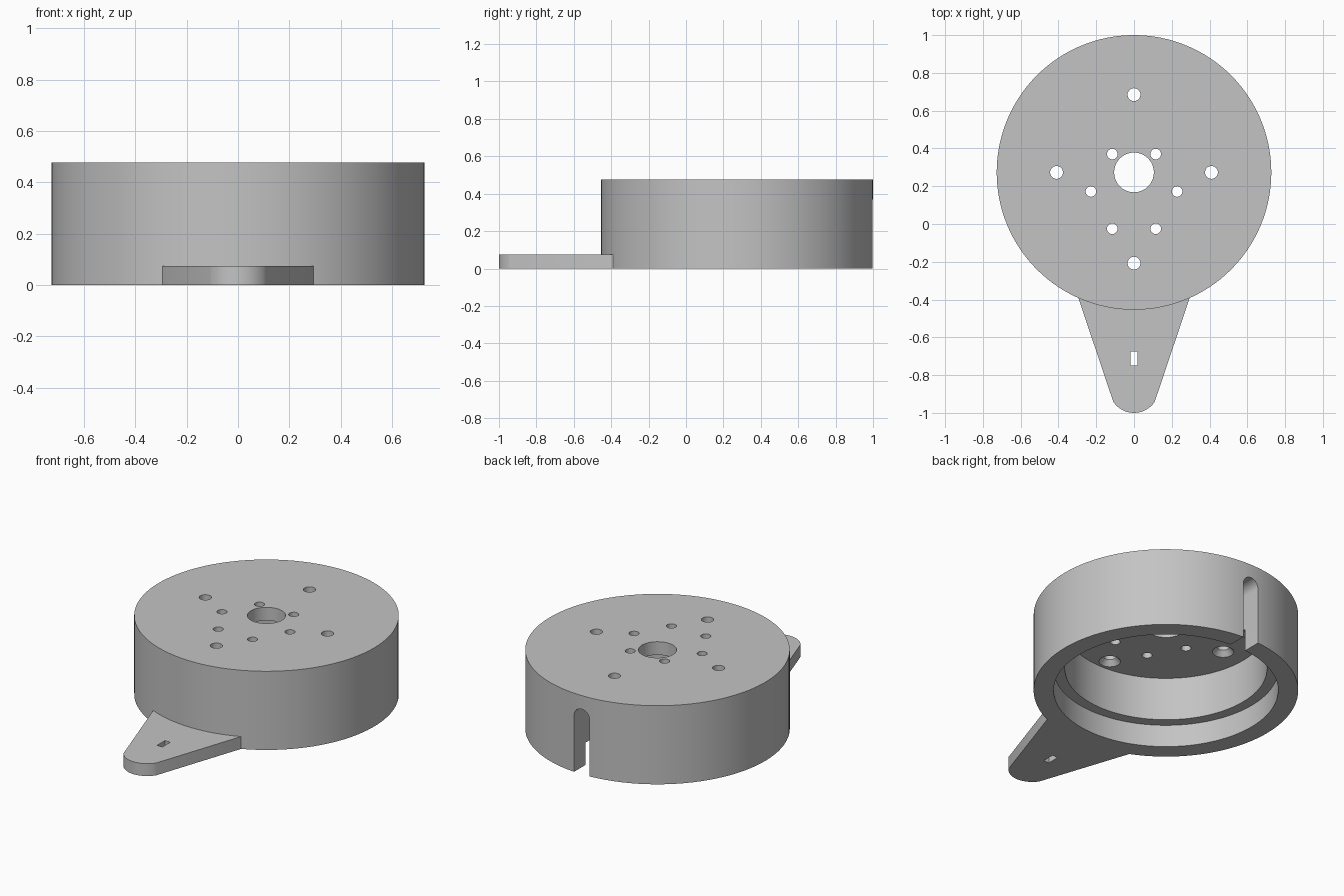
import bpy, bmesh, math
from math import sin, cos, pi

cube = bpy.data.objects.get("Cube")
if cube:
    bpy.data.objects.remove(cube, do_unlink=True)

grey = bpy.data.materials.new("light grey")
grey.use_nodes = True
colour = (0.55, 0.55, 0.55, 1)
grey.diffuse_color = colour
grey.node_tree.nodes["Principled BSDF"].inputs["Base Color"].default_value = colour

CY = 0.273        # centre of the round housing along y
RADIUS = 0.727
HEIGHT = 0.477
CEILING = 0.397   # underside of the top plate


def add_object(name, bm):
    bmesh.ops.recalc_face_normals(bm, faces=bm.faces)
    mesh = bpy.data.meshes.new(name)
    bm.to_mesh(mesh)
    bm.free()
    mesh.materials.append(grey)
    obj = bpy.data.objects.new(name, mesh)
    bpy.context.collection.objects.link(obj)
    return obj


def disc(name, x, y, z0, z1, r0, r1=None, segments=32):
    """Upright cylinder or cone from z0 to z1."""
    bm = bmesh.new()
    bmesh.ops.create_cone(bm, cap_ends=True, segments=segments, radius1=r0,
                          radius2=r0 if r1 is None else r1, depth=z1 - z0)
    bmesh.ops.translate(bm, verts=bm.verts, vec=(x, y, (z0 + z1) / 2))
    return add_object(name, bm)


def prism(name, points, direction):
    """Extrude a closed outline of 3D points."""
    bm = bmesh.new()
    face = bm.faces.new([bm.verts.new(p) for p in points])
    out = bmesh.ops.extrude_face_region(bm, geom=[face])
    verts = [v for v in out["geom"] if isinstance(v, bmesh.types.BMVert)]
    bmesh.ops.translate(bm, verts=verts, vec=direction)
    return add_object(name, bm)


def combine(target, other, operation):
    other.hide_render = True
    mod = target.modifiers.new(operation, "BOOLEAN")
    mod.operation, mod.object, mod.solver = operation, other, "EXACT"
    bpy.context.view_layer.objects.active = target
    bpy.ops.object.modifier_apply(modifier=mod.name)
    bpy.data.objects.remove(other, do_unlink=True)


# Round housing
housing = disc("mount_housing", 0, CY, 0, HEIGHT, RADIUS, segments=128)

# Tapered tab with a rounded tip
tip_r, tip_y = 0.131, -0.869
half = math.asin(0.11 / tip_r)
tip = [(tip_r * sin(a), tip_y - tip_r * cos(a), 0)
       for a in (half - 2 * half * i / 16 for i in range(17))]
tab = prism("tab", [(0.302, -0.37, 0)] + tip + [(-0.302, -0.37, 0)], (0, 0, 0.075))
combine(housing, tab, "UNION")

# Stepped cavity, open underneath
cutters = [disc("cavity", 0, CY, -0.1, CEILING, 0.555, segments=128),
           disc("rim_recess", 0, CY, -0.1, 0.135, 0.617, segments=128)]

# Centre bore and small screw holes
cutters.append(disc("bore", 0, CY, 0.3, 0.6, 0.105, segments=64))
for side in (-1, 1):
    for x, y in ((0.115, 0.37), (0.228, 0.172), (0.115, -0.025)):
        cutters.append(disc("small_hole", side * x, y, 0.3, 0.6, 0.028))

# Large screw holes, countersunk from inside
for x, y in ((0.41, CY), (-0.41, CY), (0, 0.685), (0, -0.207)):
    cutters.append(disc("large_hole", x, y, 0.3, 0.6, 0.034))
    cutters.append(disc("countersink", x, y, CEILING - 0.01, CEILING + 0.03, 0.068, 0.034))

# Round-topped cable slot through the back wall
w, top = 0.052, 0.343
arch = [(w * cos(pi * i / 16), 0.7, top + w * sin(pi * i / 16)) for i in range(17)]
cutters.append(prism("cable_slot", [(w, 0.7, -0.1)] + arch + [(-w, 0.7, -0.1)], (0, 0.5, 0)))

# Rectangular slot in the tab
cutters.append(prism("tab_slot", [(x, y, -0.1) for x, y in
               ((-0.018, -0.75), (0.018, -0.75), (0.018, -0.675), (-0.018, -0.675))],
               (0, 0, 0.3)))

for cutter in cutters:
    combine(housing, cutter, "DIFFERENCE")

bpy.ops.object.select_all(action="DESELECT")
housing.select_set(True)
bpy.context.view_layer.objects.active = housing
bpy.ops.object.shade_smooth_by_angle(angle=math.radians(25))
